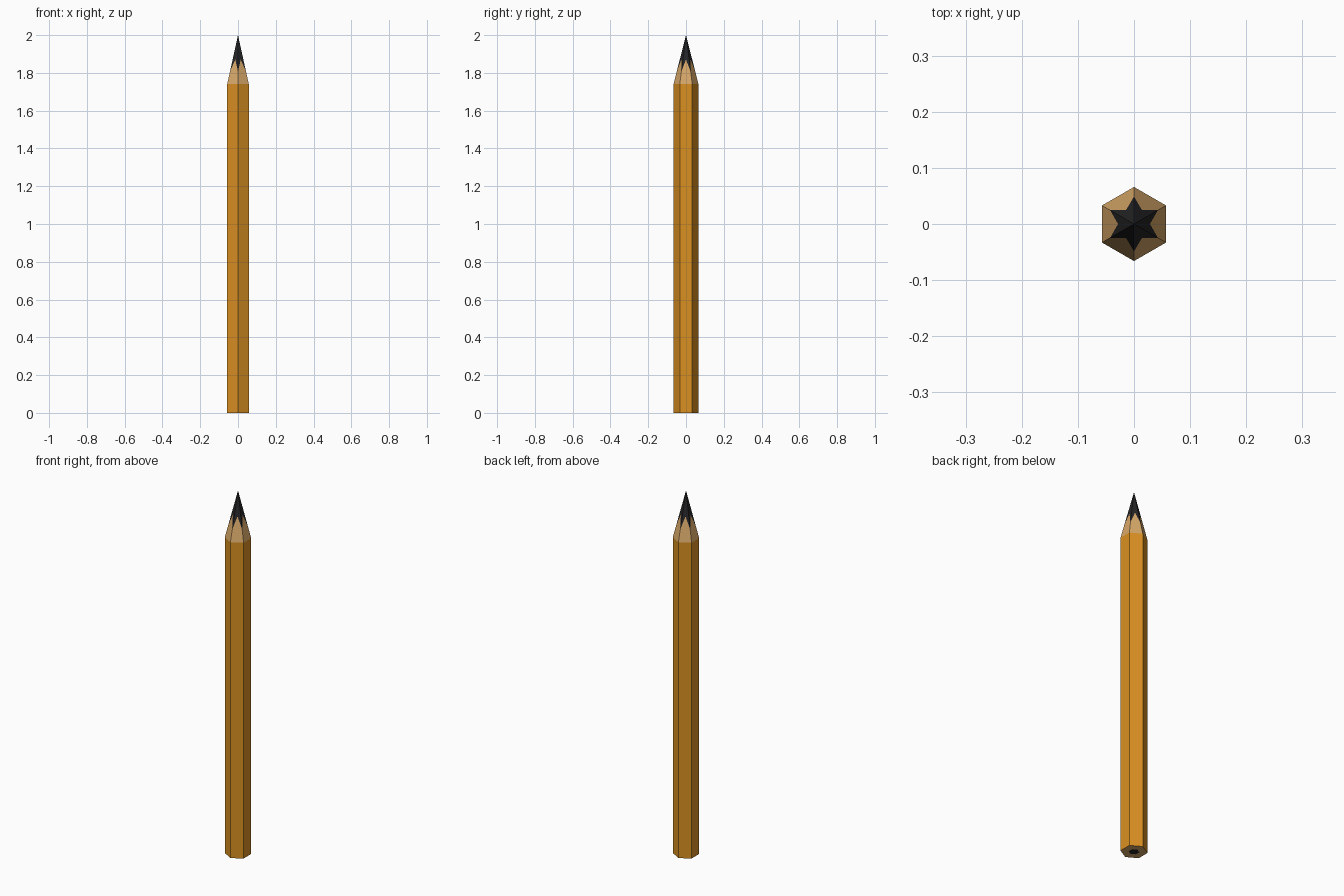
import bpy
from math import sin, cos, pi, radians

if "Cube" in bpy.data.objects:
    bpy.data.objects.remove(bpy.data.objects["Cube"])

R = 0.066            # hexagon corner radius
SHOULDER = 1.74      # where the paint stops
TOP = 2.0
CORE = 0.026         # lead radius at the blunt end


def material(name, color):
    m = bpy.data.materials.new(name)
    m.diffuse_color = (*color, 1)
    m.use_nodes = True
    m.node_tree.nodes["Principled BSDF"].inputs["Base Color"].default_value = m.diffuse_color
    return m


paint = material("paint", (0.70, 0.28, 0.016))
wood = material("wood", (0.68, 0.39, 0.14))
lead = material("lead", (0.018, 0.018, 0.02))


def hexagon(r, z, turn=90):
    return [(r * cos(radians(turn + 60 * i)), r * sin(radians(turn + 60 * i)), z)
            for i in range(6)]


def cone_z(r, full):
    """Height on the sharpened pyramid, at a fraction r/full of its width."""
    return TOP - (TOP - SHOULDER) * r / full


def part(name, verts, faces, mat):
    me = bpy.data.meshes.new(name)
    me.from_pydata(verts, [], faces)
    me.materials.append(mat)
    me.update()
    ob = bpy.data.objects.new(name, me)
    bpy.context.collection.objects.link(ob)
    return ob


def ring_faces():
    return [(i, (i + 1) % 6, 6 + (i + 1) % 6, 6 + i) for i in range(6)]


# Painted hexagonal barrel
part("painted_barrel", hexagon(R, 0) + hexagon(R, SHOULDER), ring_faces(), paint)

# Blunt end: wood ring around the lead, facing down
part("wood_end", hexagon(CORE, 0) + hexagon(R, 0), ring_faces(), wood)
part("lead_end", hexagon(CORE, 0), [(5, 4, 3, 2, 1, 0)], lead)

# Star-shaped border between wood and lead on the sharpened pyramid
apothem = R * cos(pi / 6)
r_low, r_high = 0.049, 0.0285
low = hexagon(r_low, cone_z(r_low, R))                       # on the corners
high = hexagon(r_high, cone_z(r_high, apothem), turn=120)    # mid-face peaks

# Sharpened wood, one five-sided facet per side
part("sharpened_wood", hexagon(R, SHOULDER) + low + high,
     [(i, (i + 1) % 6, 6 + (i + 1) % 6, 12 + i, 6 + i) for i in range(6)], wood)

# Lead point
tip_faces = []
for i in range(6):
    tip_faces += [(i, 6 + i, 12), (6 + i, (i + 1) % 6, 12)]
part("lead_point", low + high + [(0, 0, TOP)], tip_faces, lead)
